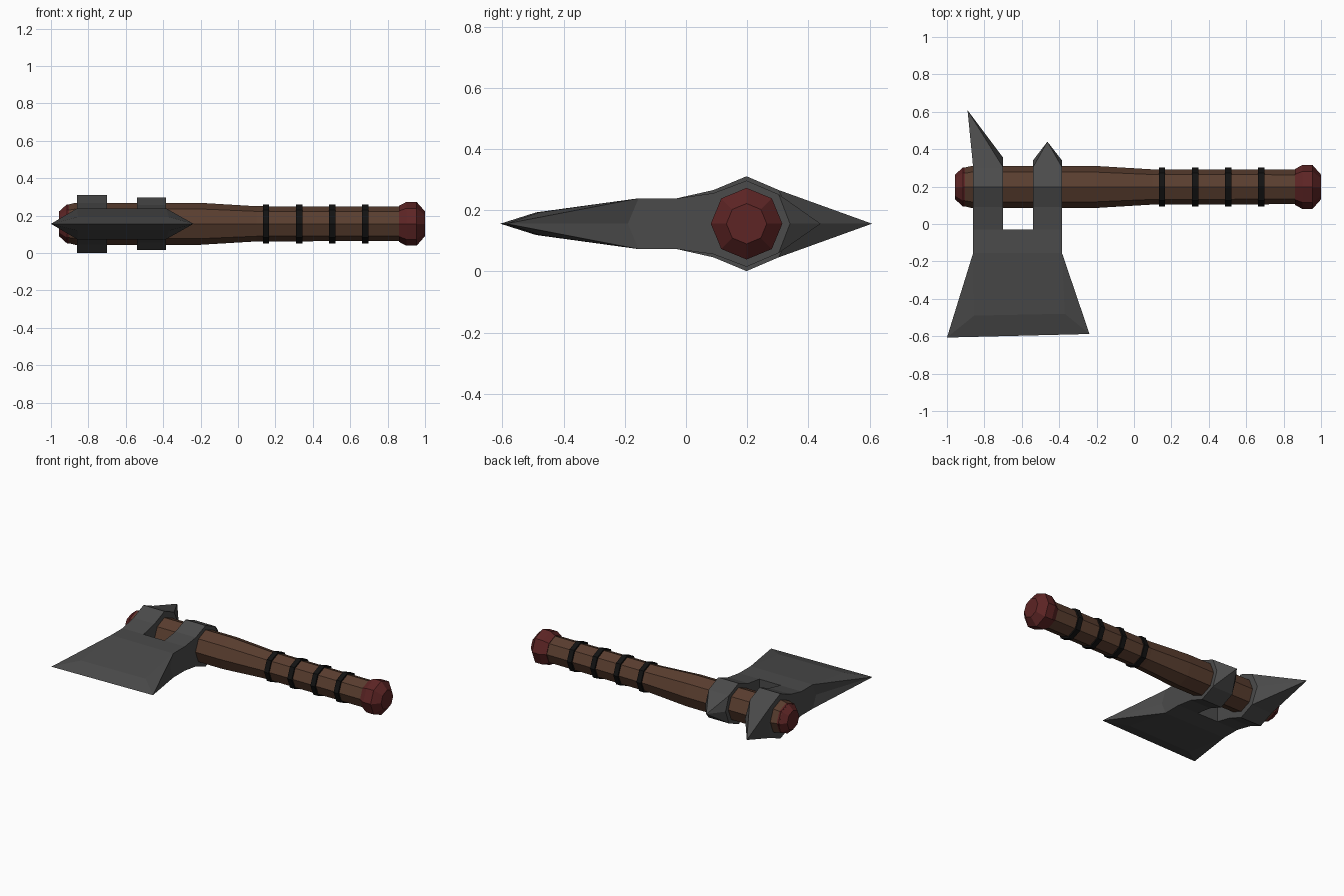
import bpy, bmesh
from math import sin, cos, pi

if "Cube" in bpy.data.objects:
    bpy.data.objects.remove(bpy.data.objects["Cube"])

CY, CZ = 0.198, 0.156   # handle axis


def material(name, rgb):
    m = bpy.data.materials.new(name)
    m.diffuse_color = (*rgb, 1)
    m.use_nodes = True
    m.node_tree.nodes["Principled BSDF"].inputs["Base Color"].default_value = m.diffuse_color
    return m


WOOD = material("wood", (0.10, 0.047, 0.028))
RED = material("dark_red", (0.11, 0.018, 0.018))
BLACK = material("black_wrap", (0.006, 0.006, 0.006))
STEEL = material("dark_steel", (0.07, 0.07, 0.07))


def finish(bm, name, mat):
    bmesh.ops.recalc_face_normals(bm, faces=bm.faces)
    me = bpy.data.meshes.new(name)
    bm.to_mesh(me)
    bm.free()
    me.materials.append(mat)
    ob = bpy.data.objects.new(name, me)
    bpy.context.collection.objects.link(ob)


def turned(name, profile, mat, n=8):
    """Eight-sided solid along x from (x, radius) pairs."""
    bm = bmesh.new()
    rings = [[bm.verts.new((x, CY + r * cos(2 * pi * i / n), CZ + r * sin(2 * pi * i / n)))
              for i in range(n)] for x, r in profile]
    for a, b in zip(rings, rings[1:]):
        for i in range(n):
            j = (i + 1) % n
            bm.faces.new((a[i], a[j], b[j], b[i]))
    bm.faces.new(rings[0])
    bm.faces.new(rings[-1])
    finish(bm, name, mat)


def hexa(x0, x1, y, h, m0=None, m1=None):
    """Six-point section: flat top and bottom, ridge points on both sides."""
    m0, m1 = y if m0 is None else m0, y if m1 is None else m1
    return [(x0, y, h), (x1, y, h), (x1, m1, 0), (x1, y, -h), (x0, y, -h), (x0, m0, 0)]


def loft(name, sections, apex=None):
    bm = bmesh.new()
    rings = [[bm.verts.new((x, y, CZ + z)) for x, y, z in s] for s in sections]
    for a, b in zip(rings, rings[1:]):
        for i in range(6):
            j = (i + 1) % 6
            if i in (0, 3):
                bm.faces.new((a[i], a[j], b[j], b[i]))
            elif i in (2, 5):
                bm.faces.new((a[i], a[j], b[i]))
                bm.faces.new((a[j], b[j], b[i]))
            else:
                bm.faces.new((a[i], a[j], b[j]))
                bm.faces.new((a[i], b[j], b[i]))
    bm.faces.new(rings[0])
    e = rings[-1]
    if apex:      # pointed end
        tip = bm.verts.new((apex[0], apex[1], CZ))
        for i in range(6):
            bm.faces.new((e[i], e[(i + 1) % 6], tip))
    else:         # sharp cutting edge between the two ridge points
        bm.faces.new((e[0], e[1], e[2], e[5]))
        bm.faces.new((e[4], e[3], e[2], e[5]))
    finish(bm, name, STEEL)


# Handle, end caps and grip bands
turned("handle", [(-0.92, 0.1), (-0.87, 0.112), (-0.2, 0.112), (0.0, 0.1),
                  (0.1, 0.094), (0.88, 0.092)], WOOD)
turned("pommel", [(0.86, 0.096), (0.90, 0.117), (0.955, 0.117), (1.0, 0.066)], RED)
turned("head_cap", [(-0.9, 0.104), (-0.915, 0.104), (-0.957, 0.066)], RED)
for k in range(4):
    x = 0.15 + 0.177 * k
    turned(f"grip_band_{k + 1}", [(x - 0.017, 0.104), (x + 0.017, 0.104)], BLACK)

# Collars with rear spikes
for name, x0, x1, hs, m0, m1, apex in (
        ("front_collar", -0.86, -0.70, (0.11, 0.155, 0.11), 0.325, 0.355, (-0.89, 0.608)),
        ("rear_collar", -0.54, -0.385, (0.10, 0.141, 0.096), 0.34, 0.34, (-0.463, 0.44))):
    loft(name, [hexa(x0, x1, -0.03, 0.083)]
         + [hexa(x0, x1, y, h) for y, h in zip((0.09, CY), hs)]
         + [hexa(x0, x1, 0.303, hs[2], m0, m1)], apex)

# Blade with bevelled cutting edge
loft("blade", [hexa(-0.86, -0.385, -0.03, 0.083),
               hexa(-0.86, -0.385, -0.155, 0.083, -0.19, -0.19),
               [(-0.855, -0.49, 0.037), (-0.37, -0.48, 0.037), (-0.238, -0.588, 0),
                (-0.37, -0.48, -0.037), (-0.855, -0.49, -0.037), (-1.0, -0.607, 0)]])
